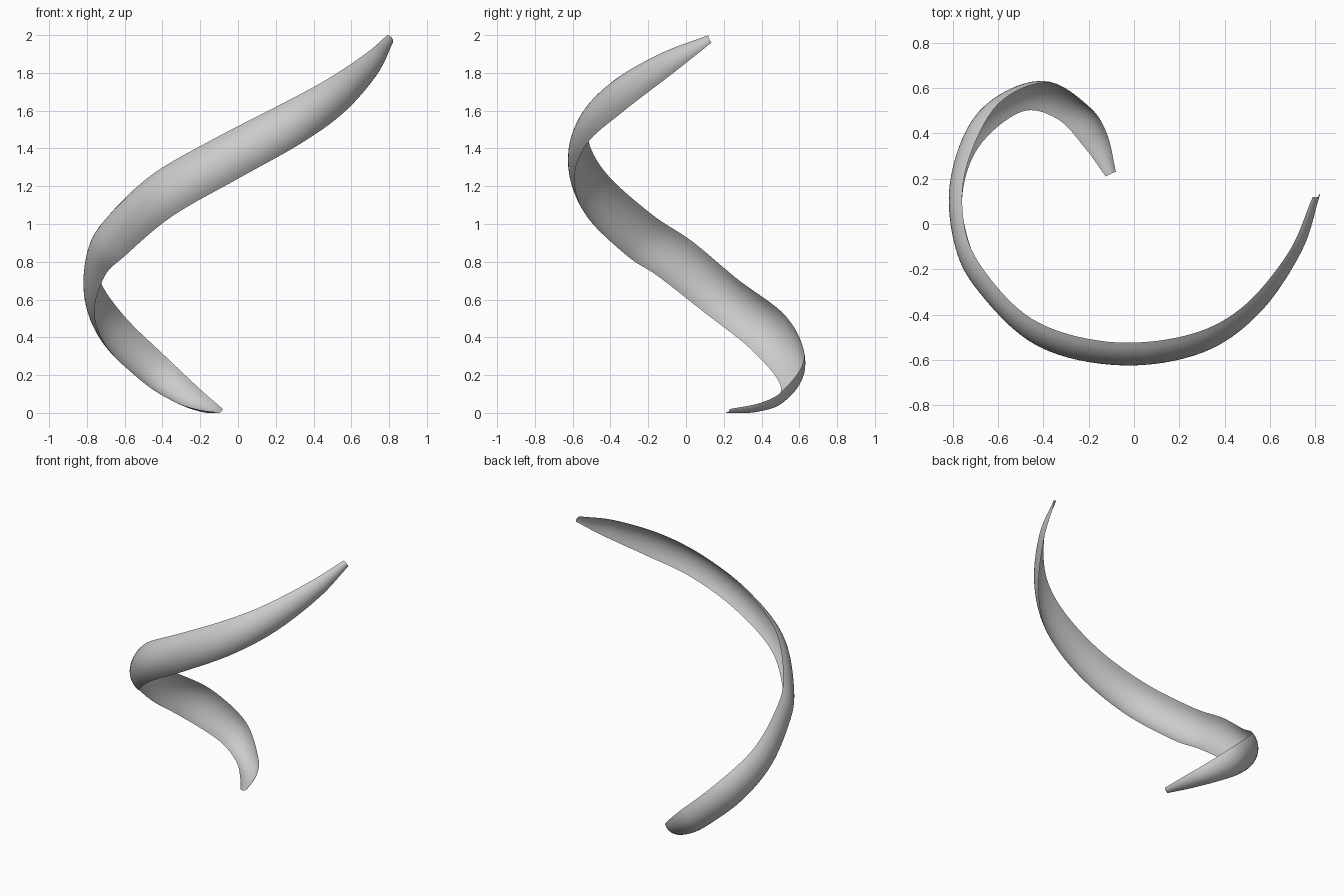
import bpy
import bmesh
from mathutils import Vector

default_cube = bpy.data.objects.get("Cube")
if default_cube:
    bpy.data.objects.remove(default_cube, do_unlink=True)

# Paired stations along the two rims of the ribbon, from bottom to top
UPPER_RIM = [
    (-.08, .23, .02), (-.12, .4, .055), (-.2, .52, .125), (-.38, .625, .295),
    (-.6, .53, .51), (-.735, .27, .71), (-.755, .03, .91), (-.68, -.18, 1.05),
    (-.45, -.42, 1.265), (-.12, -.52, 1.455), (.22, -.495, 1.63),
    (.47, -.375, 1.765), (.68, -.13, 1.905), (.79, .12, 2),
]
LOWER_RIM = [
    (-.125, .21, .005), (-.22, .34, .02), (-.34, .465, .06), (-.5, .495, .16),
    (-.69, .335, .345), (-.76, .1, .53), (-.705, -.15, .725), (-.6, -.31, .83),
    (-.35, -.525, 1.04), (0, -.59, 1.24), (.33, -.525, 1.425),
    (.56, -.34, 1.59), (.735, -.08, 1.79), (.82, .135, 1.96),
]
STEPS = 8        # rows between stations
ACROSS = 14      # faces across the ribbon
BULGE = 0.26     # arc height as a share of the ribbon width


def smooth_path(points):
    """Return a dense smooth path through the given points."""
    pts = [Vector(p) for p in points]
    pts = [2 * pts[0] - pts[1]] + pts + [2 * pts[-1] - pts[-2]]
    path = []
    for a, b, c, d in zip(pts, pts[1:], pts[2:], pts[3:]):
        for step in range(STEPS):
            t = step / STEPS
            path.append(0.5 * (2 * b + (c - a) * t
                               + (2 * a - 5 * b + 4 * c - d) * t ** 2
                               + (3 * b - a - 3 * c + d) * t ** 3))
    path.append(pts[-2])
    return path


def arc_offset(s):
    """Height of a shallow circular arc, for s from -1 to 1 across the chord."""
    sag = 2 * BULGE
    radius = (1 + sag * sag) / (2 * sag)
    return (radius * radius - s * s) ** 0.5 - (radius - sag)


# Sweep the outward-bowed arc between the rims
upper, lower = smooth_path(UPPER_RIM), smooth_path(LOWER_RIM)
middle = [(u + l) / 2 for u, l in zip(upper, lower)]
last = len(middle) - 1
bm = bmesh.new()
rows = []
for i, centre in enumerate(middle):
    tangent = middle[min(i + 1, last)] - middle[max(i - 1, 0)]
    half = (upper[i] - lower[i]) / 2
    outward = tangent.cross(half).normalized() * half.length
    row = []
    for j in range(ACROSS + 1):
        s = 2 * j / ACROSS - 1
        row.append(bm.verts.new(centre + half * s + outward * arc_offset(s)))
    rows.append(row)
for near, far in zip(rows, rows[1:]):
    for j in range(ACROSS):
        bm.faces.new((near[j], far[j], far[j + 1], near[j + 1]))
for face in bm.faces:
    face.smooth = True

mesh = bpy.data.meshes.new("spiral_ribbon")
bm.to_mesh(mesh)
bm.free()
ribbon = bpy.data.objects.new("spiral_ribbon", mesh)
bpy.context.collection.objects.link(ribbon)

# Plain grey surface
grey = bpy.data.materials.new("light_grey")
grey.use_nodes = True
colour = (0.6, 0.6, 0.6, 1)
grey.diffuse_color = colour
grey.node_tree.nodes["Principled BSDF"].inputs["Base Color"].default_value = colour
mesh.materials.append(grey)
